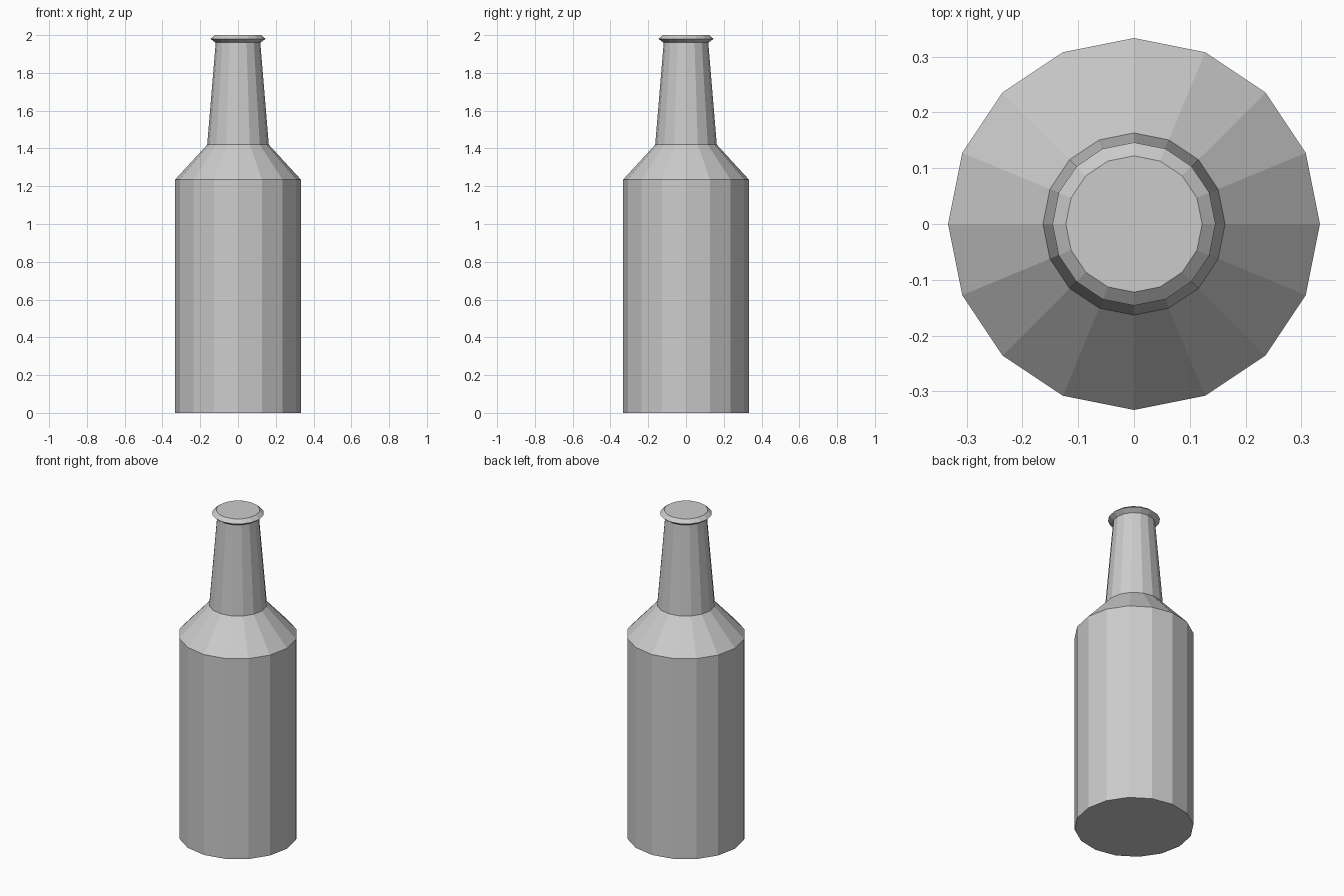
import bpy
import bmesh
from math import cos, sin, tau

cube = bpy.data.objects.get("Cube")
if cube:
    bpy.data.objects.remove(cube, do_unlink=True)

SIDES = 16

# Single grey material
grey = bpy.data.materials.new("light grey")
grey.use_nodes = True
colour = (0.6, 0.6, 0.6, 1)
grey.diffuse_color = colour
grey.node_tree.nodes["Principled BSDF"].inputs["Base Color"].default_value = colour


def lathe(name, profile):
    """Turn a (radius, height) profile into a closed, faceted solid."""
    bm = bmesh.new()
    rings = [[bm.verts.new((r * cos(tau * i / SIDES), r * sin(tau * i / SIDES), z))
              for i in range(SIDES)] for r, z in profile]
    for low, high in zip(rings, rings[1:]):
        for i in range(SIDES):
            j = (i + 1) % SIDES
            bm.faces.new((low[i], low[j], high[j], high[i]))
    bm.faces.new(rings[0][::-1])
    bm.faces.new(rings[-1])
    mesh = bpy.data.meshes.new(name)
    bm.to_mesh(mesh)
    bm.free()
    mesh.materials.append(grey)
    obj = bpy.data.objects.new(name, mesh)
    bpy.context.collection.objects.link(obj)
    return obj


# Base, body, shoulder, tapered neck, flared lip and flat top
lathe("bottle", [
    (0.333, 0),
    (0.333, 1.235),
    (0.163, 1.42),
    (0.118, 1.96),
    (0.146, 1.98),
    (0.122, 2),
])
